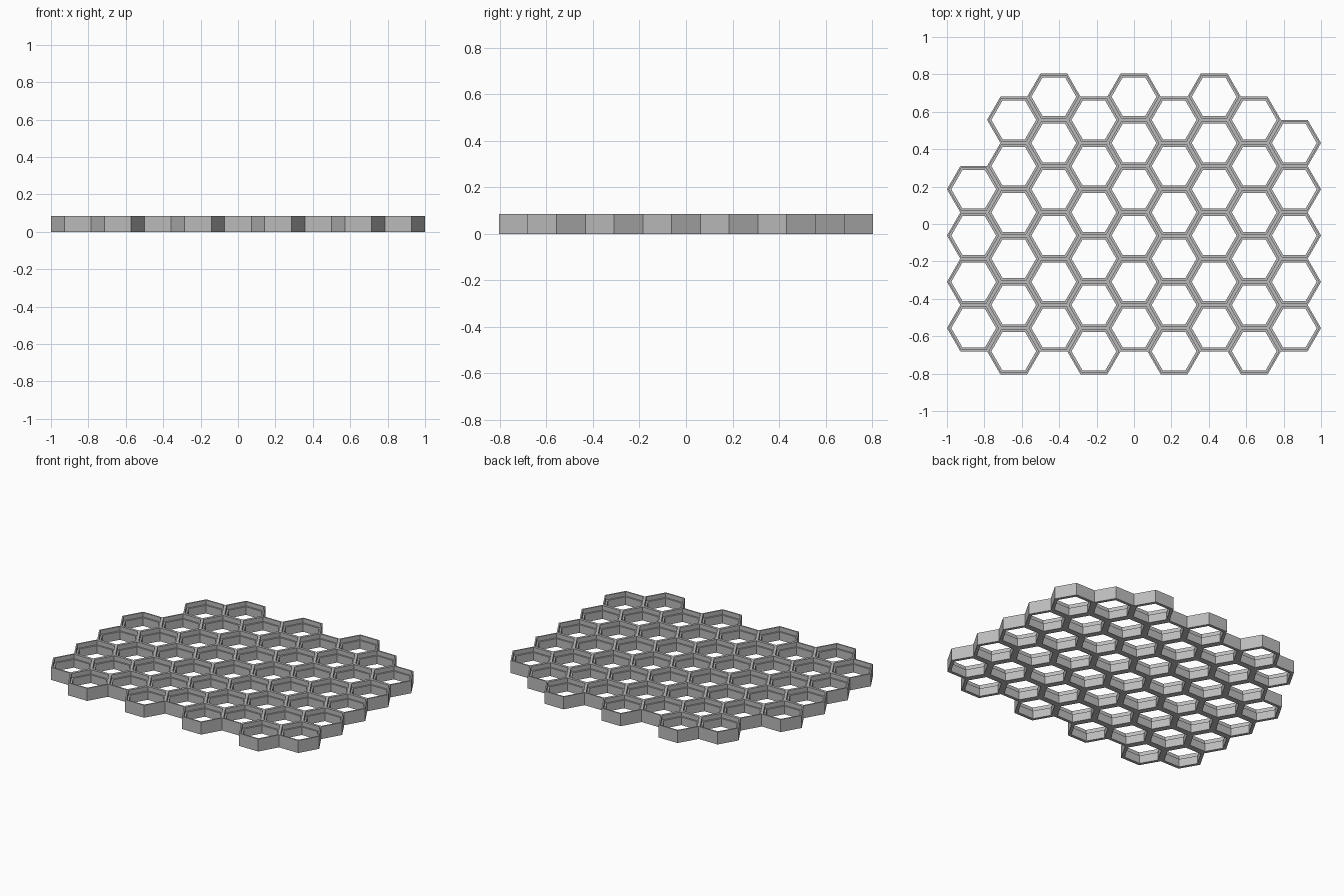
import bpy, bmesh
from math import sin, cos, pi, sqrt

cube = bpy.data.objects.get("Cube")
if cube:
    bpy.data.objects.remove(cube, do_unlink=True)

# One plain grey plastic
grey = bpy.data.materials.new("mid grey")
grey.use_nodes = True
grey.diffuse_color = (0.5, 0.5, 0.5, 1)
grey.node_tree.nodes["Principled BSDF"].inputs["Base Color"].default_value = (0.5, 0.5, 0.5, 1)

R = 1 / 7                 # outer corner radius of a cell
HALF = R * sqrt(3) / 2    # centre to flat side
HEIGHT = 0.085
LEDGE = 0.055             # height of the inner step
RIM, WALL = 0.009, 0.02   # thickness above and below the step

# Wall section: distance in from the flat side, and height
SECTION = [(0, 0), (0, HEIGHT), (RIM, HEIGHT), (RIM, LEDGE), (WALL, LEDGE), (WALL, 0)]


def cell_mesh():
    bm = bmesh.new()
    rings = []
    for inset, z in SECTION:
        r = R * (HALF - inset) / HALF
        rings.append([bm.verts.new((r * cos(k * pi / 3), r * sin(k * pi / 3), z)) for k in range(6)])
    for i, ring in enumerate(rings):
        nxt = rings[(i + 1) % len(rings)]
        for k in range(6):
            j = (k + 1) % 6
            bm.faces.new((ring[k], ring[j], nxt[j], nxt[k]))
    bmesh.ops.recalc_face_normals(bm, faces=bm.faces)
    mesh = bpy.data.meshes.new("hexagon_cell")
    bm.to_mesh(mesh)
    bm.free()
    mesh.materials.append(grey)
    return mesh


# Staggered columns of cells, with shorter columns at both ends
cell = cell_mesh()
for col, count in enumerate([4] + [6] * 7 + [5]):
    x = (col - 4) * 1.5 * R
    lowest = -5.5 if col % 2 else -4.5
    for row in range(count):
        ob = bpy.data.objects.new(f"hexagon_cell_{col + 1}_{row + 1}", cell)
        ob.location = (x, (lowest + 2 * row) * HALF, 0)
        bpy.context.collection.objects.link(ob)
